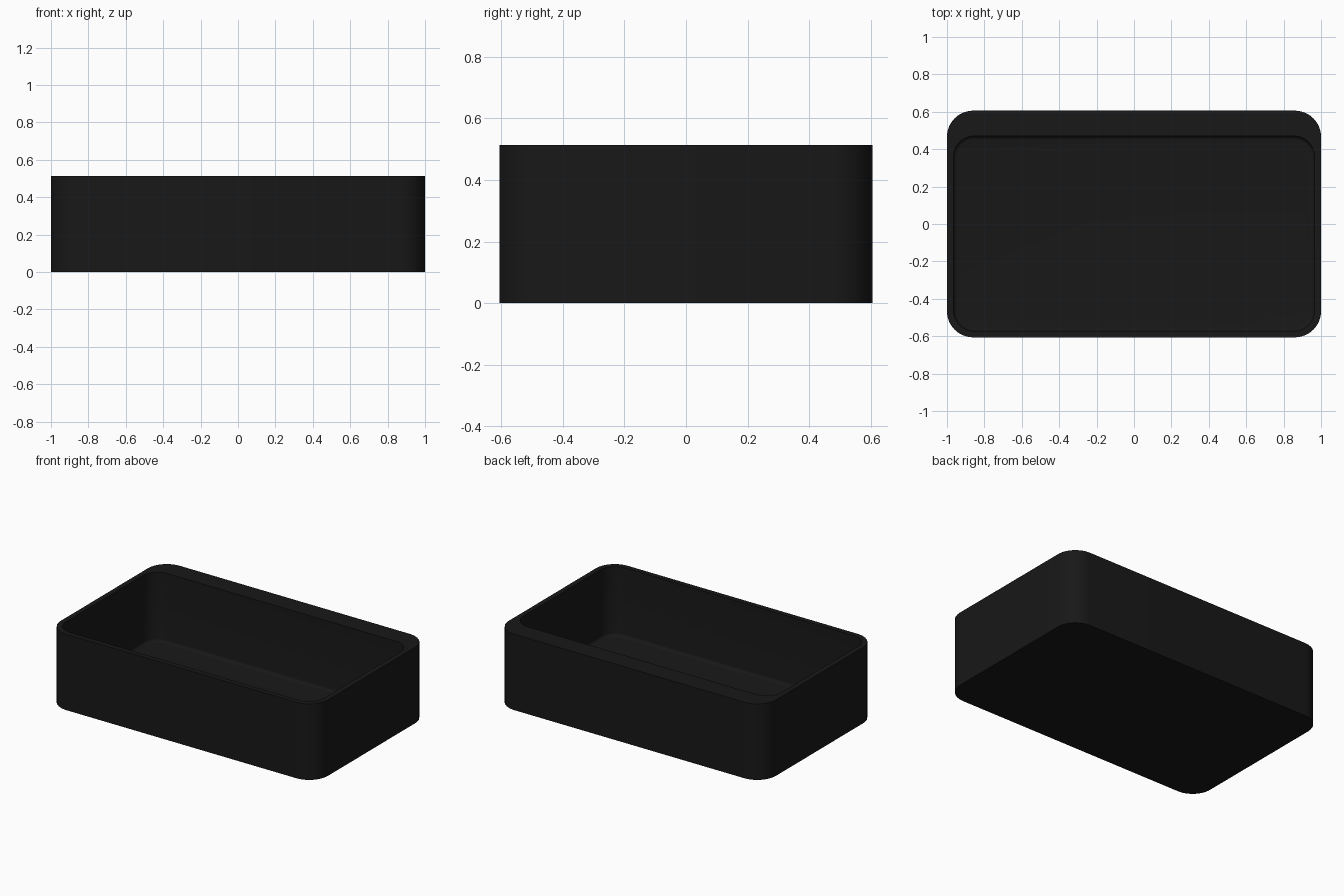
import bpy, bmesh, math

if "Cube" in bpy.data.objects:
    bpy.data.objects.remove(bpy.data.objects["Cube"])

SEG = 12          # segments per rounded corner
FLOOR = 0.045     # inner floor height
FILLET = 0.02     # radius between inner wall and floor


def rounded_ring(bm, x0, x1, y0, y1, r, z):
    """Closed loop of vertices around a rounded rectangle."""
    corners = [(x1 - r, y1 - r), (x0 + r, y1 - r), (x0 + r, y0 + r), (x1 - r, y0 + r)]
    ring = []
    for q, (cx, cy) in enumerate(corners):
        for i in range(SEG + 1):
            a = math.pi / 2 * (q + i / SEG)
            ring.append(bm.verts.new((cx + r * math.cos(a), cy + r * math.sin(a), z)))
    return ring


def inner_ring(bm, inset, z):
    return rounded_ring(bm, -0.965 + inset, 0.965 - inset,
                        -0.572 + inset, 0.47 - inset, 0.11 - inset, z)


# Open tray: outer wall, flat rim (wider at the back), inner wall and floor
bm = bmesh.new()
rings = [
    rounded_ring(bm, -1, 1, -0.606, 0.606, 0.14, 0),
    rounded_ring(bm, -1, 1, -0.606, 0.606, 0.14, 0.514),
    inner_ring(bm, 0, 0.514),
]
# Small fillet where the inner wall meets the floor
for k in range(5):
    a = math.pi / 2 * k / 4
    rings.append(inner_ring(bm, FILLET * (1 - math.cos(a)),
                            FLOOR + FILLET * (1 - math.sin(a))))
for low, high in zip(rings, rings[1:]):
    n = len(low)
    for i in range(n):
        j = (i + 1) % n
        bm.faces.new((low[i], low[j], high[j], high[i]))
bm.faces.new(rings[0][::-1])  # underside
bm.faces.new(rings[-1])       # inner floor
bmesh.ops.recalc_face_normals(bm, faces=bm.faces)

mesh = bpy.data.meshes.new("tray")
bm.to_mesh(mesh)
bm.free()
tray = bpy.data.objects.new("tray", mesh)
bpy.context.collection.objects.link(tray)

# Black plastic
black = bpy.data.materials.new("black_plastic")
black.diffuse_color = (0.009, 0.009, 0.009, 1)
black.use_nodes = True
black.node_tree.nodes["Principled BSDF"].inputs["Base Color"].default_value = black.diffuse_color
mesh.materials.append(black)

# Smooth corners, sharp rims
bpy.context.view_layer.objects.active = tray
tray.select_set(True)
bpy.ops.object.shade_smooth_by_angle(angle=math.radians(30))
